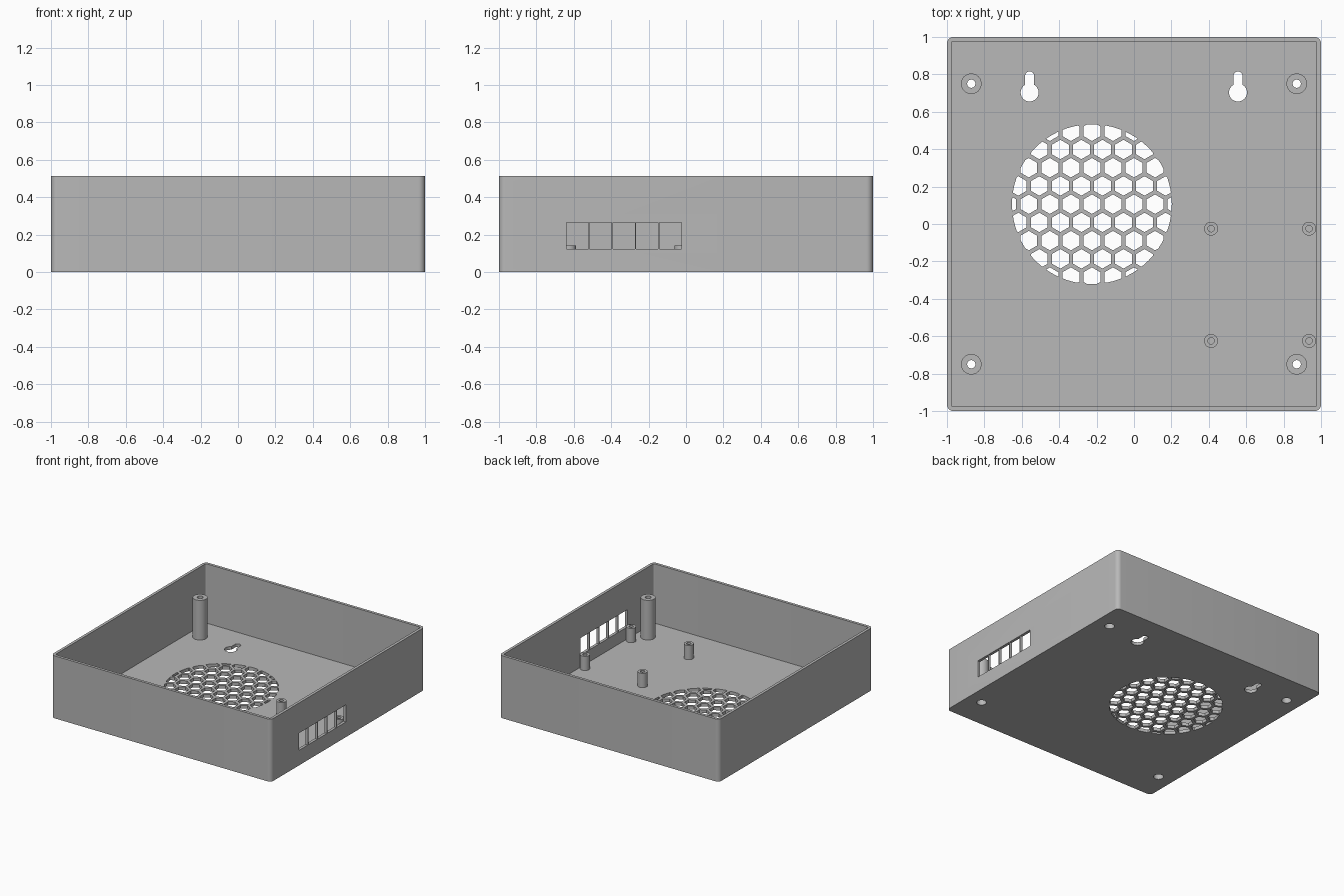
import bpy, bmesh
from math import sin, cos, pi, radians, hypot, sqrt

if "Cube" in bpy.data.objects:
    bpy.data.objects.remove(bpy.data.objects["Cube"])

HEIGHT, FLOOR, WALL = 0.513, 0.026, 0.023

grey = bpy.data.materials.new("plain grey")
grey.use_nodes = True
grey.diffuse_color = (0.48, 0.48, 0.48, 1)
grey.node_tree.nodes["Principled BSDF"].inputs["Base Color"].default_value = grey.diffuse_color


def arc(cx, cy, r, start, end, steps):
    """Points on an arc, angles in degrees."""
    angles = [radians(start + (end - start) * i / steps) for i in range(steps + 1)]
    return [(cx + r * cos(a), cy + r * sin(a)) for a in angles]


def circle(cx, cy, r, n):
    return arc(cx, cy, r, 0, 360, n)[:-1]


def rounded_square(half, r):
    k = half - r
    corners = [(k, k), (-k, k), (-k, -k), (k, -k)]
    return [p for i, (x, y) in enumerate(corners)
            for p in arc(x, y, r, 90 * i, 90 * i + 90, 8)]


def rectangle(x0, x1, y0, y1):
    return [(x0, y0), (x1, y0), (x1, y1), (x0, y1)]


def prisms(name, outlines):
    """One object made of upright prisms: (points, bottom, top)."""
    bm = bmesh.new()
    for pts, z0, z1 in outlines:
        low = [bm.verts.new((x, y, z0)) for x, y in pts]
        high = [bm.verts.new((x, y, z1)) for x, y in pts]
        bm.faces.new(low[::-1])
        bm.faces.new(high)
        n = len(pts)
        for i in range(n):
            j = (i + 1) % n
            bm.faces.new((low[i], low[j], high[j], high[i]))
    return finish(name, bm)


def lathe(name, x, y, profile, steps=40):
    """Closed ring-shaped solid from a (radius, height) profile."""
    bm = bmesh.new()
    rings = [[bm.verts.new((x + r * cos(2 * pi * i / steps), y + r * sin(2 * pi * i / steps), z))
              for i in range(steps)] for r, z in profile]
    for a, b in zip(rings, rings[1:] + rings[:1]):
        for i in range(steps):
            j = (i + 1) % steps
            bm.faces.new((a[i], a[j], b[j], b[i]))
    bmesh.ops.recalc_face_normals(bm, faces=bm.faces)
    obj = finish(name, bm)
    smooth(obj)
    return obj


def finish(name, bm):
    mesh = bpy.data.meshes.new(name)
    bm.to_mesh(mesh)
    bm.free()
    mesh.materials.append(grey)
    obj = bpy.data.objects.new(name, mesh)
    bpy.context.collection.objects.link(obj)
    return obj


def activate(obj):
    bpy.ops.object.select_all(action='DESELECT')
    obj.select_set(True)
    bpy.context.view_layer.objects.active = obj


def smooth(obj):
    activate(obj)
    bpy.ops.object.shade_smooth_by_angle(angle=radians(30))


def boolean(obj, cutter, operation='DIFFERENCE'):
    activate(obj)
    mod = obj.modifiers.new("cut", 'BOOLEAN')
    mod.object, mod.operation, mod.solver = cutter, operation, 'EXACT'
    bpy.ops.object.modifier_apply(modifier=mod.name)
    bpy.data.objects.remove(cutter)


# Open tray with rounded corners
tray = prisms("tray", [(rounded_square(1, 0.035), 0, HEIGHT)])
boolean(tray, prisms("cavity_cutter", [(rounded_square(1 - WALL, 0.035 - WALL), FLOOR, HEIGHT + 0.1)]))

# Round honeycomb grille in the floor
FX, FY, FR, PITCH = -0.225, 0.106, 0.427, 0.1125
LOW, HIGH = -0.1, FLOOR + 0.05
cells = []
for row in range(-5, 6):
    for col in range(-5, 6):
        dx = (col + 0.5 * (row % 2)) * PITCH
        dy = row * PITCH * sqrt(3) / 2
        if hypot(dx, dy) < FR + 0.04:
            cells.append((arc(FX + dx, FY + dy, 0.052, 30, 330, 5), LOW, HIGH))
grille = prisms("grille_cutter", cells)
boolean(grille, prisms("grille_rim", [(circle(FX, FY, FR, 96), LOW - 0.1, HIGH + 0.1)]), 'INTERSECT')
boolean(tray, grille)

# Keyhole hangers, screw holes and side port windows
posts = [(sx * 0.87, sy * 0.75) for sx in (-1, 1) for sy in (-1, 1)]
holes = [(circle(x, y, 0.037, 40), LOW, HIGH) for x, y in posts]
for x in (-0.558, 0.556):
    holes.append((arc(x, 0.703, 0.048, 120, 420, 30) + arc(x, 0.792, 0.024, 0, 180, 12), LOW, HIGH))
STEP, BAR = 0.124, 0.003
for i in range(5):
    y = -0.642 + i * STEP
    holes.append((rectangle(0.9, 1.1, y + BAR, y + STEP - BAR), 0.124, 0.265))
boolean(tray, prisms("hole_cutter", holes))
smooth(tray)

# Tall corner posts, bored from below with a narrow screw hole on top
for x, y in posts:
    name = ("back" if y > 0 else "front") + ("_left" if x > 0 else "_right") + "_post"
    lathe(name, x, y, [(0.055, FLOOR - 0.002), (0.055, 0.352), (0.022, 0.352),
                       (0.022, 0.32), (0.037, 0.32), (0.037, FLOOR - 0.002)])

# Short board standoffs with blind holes
for x in (0.412, 0.936):
    for y in (-0.025, -0.625):
        name = ("back" if y > -0.3 else "front") + ("_outer" if x > 0.6 else "_inner") + "_standoff"
        lathe(name, x, y, [(0.037, FLOOR - 0.002), (0.037, 0.143),
                           (0.017, 0.143), (0.017, FLOOR - 0.002)])
